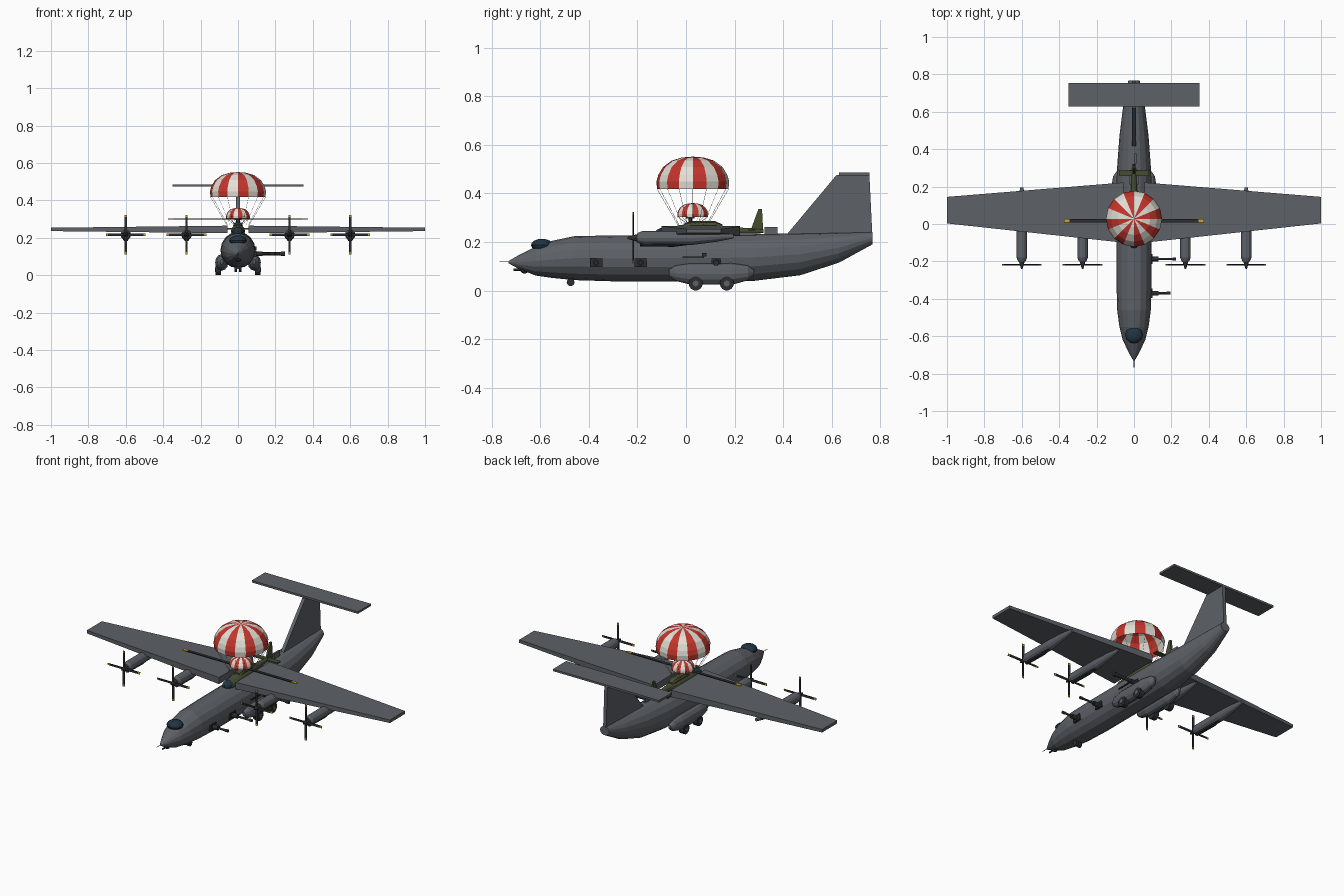
import bpy, bmesh, math
from mathutils import Vector

if "Cube" in bpy.data.objects:
    bpy.data.objects.remove(bpy.data.objects["Cube"])

def mat(name, c):
    m = bpy.data.materials.new(name)
    m.diffuse_color = (*c, 1)
    m.use_nodes = True
    m.node_tree.nodes["Principled BSDF"].inputs["Base Color"].default_value = m.diffuse_color
    return m

GREY = mat("hull_grey", (0.11, 0.12, 0.135))
DARK = mat("dark_metal", (0.025, 0.027, 0.03))
GLASS = mat("glass", (0.015, 0.035, 0.055))
YELLOW = mat("yellow", (0.6, 0.38, 0.03))
OLIVE = mat("olive", (0.06, 0.075, 0.03))
RED = mat("red", (0.55, 0.035, 0.025))
WHITE = mat("white", (0.75, 0.73, 0.66))

def finish(name, bm, *mats):
    bmesh.ops.recalc_face_normals(bm, faces=bm.faces)
    me = bpy.data.meshes.new(name)
    bm.to_mesh(me)
    bm.free()
    for m in mats:
        me.materials.append(m)
    ob = bpy.data.objects.new(name, me)
    bpy.context.collection.objects.link(ob)
    return ob

def bridge(bm, rings):
    n = len(rings[0])
    for a, b in zip(rings, rings[1:]):
        for i in range(n):
            bm.faces.new((a[i], a[(i + 1) % n], b[(i + 1) % n], b[i]))
    bm.faces.new(rings[0])
    bm.faces.new(rings[-1])

def loft(name, stations, m, cx=0, sides=16):
    """Round body along y; stations are (y, z bottom, z top, half width)."""
    bm = bmesh.new()
    rings = []
    for y, lo, hi, w in stations:
        rings.append([bm.verts.new((cx + w * math.cos(t), y, (lo + hi) / 2 + (hi - lo) / 2 * math.sin(t)))
                      for t in (2 * math.pi * i / sides for i in range(sides))])
    bridge(bm, rings)
    return finish(name, bm, m)

def prism(name, pts_a, pts_b, m):
    """Solid between two matching outlines."""
    bm = bmesh.new()
    bridge(bm, [[bm.verts.new(p) for p in pts] for pts in (pts_a, pts_b)])
    return finish(name, bm, m)

def box(name, c, s, m):
    x, y, z = (v / 2 for v in s)
    q = ((-x, -y), (x, -y), (x, y), (-x, y))
    return prism(name, [(c[0] + a, c[1] + b, c[2] - z) for a, b in q],
                 [(c[0] + a, c[1] + b, c[2] + z) for a, b in q], m)

def rod(name, a, b, r, m, r2=None, sides=12):
    a, b = Vector(a), Vector(b)
    rot = (b - a).to_track_quat('Z', 'Y')
    circ = [Vector((math.cos(2 * math.pi * i / sides), math.sin(2 * math.pi * i / sides), 0)) for i in range(sides)]
    return prism(name, [a + rot @ (p * r) for p in circ],
                 [b + rot @ (p * (r if r2 is None else r2)) for p in circ], m)

def ball(name, c, s, m):
    bm = bmesh.new()
    bmesh.ops.create_uvsphere(bm, u_segments=12, v_segments=8, radius=1)
    for v in bm.verts:
        v.co = Vector((v.co.x * s[0] + c[0], v.co.y * s[1] + c[1], v.co.z * s[2] + c[2]))
    return finish(name, bm, m)

# Fuselage with upswept tail
loft("fuselage", [(-0.73, 0.112, 0.122, 0.004), (-0.69, 0.09, 0.145, 0.027), (-0.62, 0.062, 0.18, 0.06),
                  (-0.55, 0.052, 0.205, 0.078), (-0.46, 0.043, 0.224, 0.09), (-0.3, 0.038, 0.227, 0.094),
                  (0.1, 0.038, 0.23, 0.094), (0.28, 0.04, 0.233, 0.092), (0.47, 0.063, 0.236, 0.078),
                  (0.63, 0.115, 0.239, 0.058), (0.767, 0.19, 0.242, 0.03)], GREY)
ball("cockpit_glass", (0, -0.593, 0.187), (0.047, 0.045, 0.026), GLASS)
rod("nose_probe", (0, -0.767, 0.118), (0, -0.72, 0.118), 0.0015, DARK, sides=6)
ball("chin_sensor", (0, -0.665, 0.088), (0.016, 0.018, 0.018), DARK)
rod("chin_barrel", (0, -0.71, 0.086), (0, -0.66, 0.086), 0.005, DARK)

# Tail fin and tailplane
fin = [(0.41, 0.225), (0.62, 0.476), (0.755, 0.476), (0.767, 0.23)]
prism("tail_fin", [(-0.01, y, z) for y, z in fin], [(0.01, y, z) for y, z in fin], GREY)
box("tailplane", (0, 0.692, 0.48), (0.7, 0.125, 0.012), GREY)

# Left and right wings, sponsons, wheels and engines
for s, side in ((-1, "left"), (1, "right")):
    prism(side + "_wing",
          [(s * 0.055, y, z) for y, z in ((-0.1, 0.225), (0.222, 0.225), (0.222, 0.265), (-0.1, 0.265))],
          [(s, y, z) for y, z in ((0.003, 0.236), (0.145, 0.236), (0.145, 0.254), (0.003, 0.254))], GREY)
    loft(side + "_sponson", [(-0.07, 0.06, 0.085, 0.008), (-0.045, 0.04, 0.103, 0.025), (0.02, 0.024, 0.113, 0.035),
                             (0.19, 0.024, 0.113, 0.035), (0.255, 0.042, 0.103, 0.025), (0.28, 0.065, 0.085, 0.008)],
         GREY, s * 0.087, 12)
    for i, y in enumerate((0.04, 0.168)):
        rod(f"{side}_main_wheel_{i}", (s * 0.09, y, 0.029), (s * 0.12, y, 0.029), 0.029, DARK, sides=14)
        rod(f"{side}_main_hub_{i}", (s * 0.115, y, 0.029), (s * 0.123, y, 0.029), 0.012, GREY)
    rod(side + "_nose_wheel", (s * 0.005, -0.475, 0.034), (s * 0.02, -0.475, 0.034), 0.016, DARK)
    for k, x in enumerate((0.275, 0.6)):
        x *= s
        n = f"{side}_engine_{k}"
        loft(n, [(-0.2, 0.197, 0.237, 0.02), (-0.18, 0.189, 0.245, 0.028), (0.02, 0.187, 0.245, 0.028),
                 (0.12, 0.2, 0.242, 0.02), (0.195, 0.215, 0.232, 0.009)], GREY, x, 12)
        loft(n + "_intake", [(-0.19, 0.182, 0.2, 0.012), (-0.05, 0.18, 0.2, 0.014), (0.03, 0.19, 0.2, 0.008)], DARK, x, 8)
        rod(n + "_spinner", (x, -0.195, 0.217), (x, -0.24, 0.217), 0.017, DARK, 0.004)
        for b in range(4):
            d = Vector((math.cos(b * math.pi / 2), 0, math.sin(b * math.pi / 2)))
            c = Vector((x, -0.218, 0.217))
            t = Vector((-d.z, 0, d.x))
            for part, r0, r1, m in (("blade", 0.01, 0.094, DARK), ("tip", 0.094, 0.106, YELLOW)):
                quad = [(-0.006, -0.003), (0.006, -0.001), (0.006, 0.003), (-0.006, 0.001)]
                prism(f"{n}_{part}_{b}", [c + d * r0 + t * u + Vector((0, v, 0)) for u, v in quad],
                      [c + d * r1 + t * u + Vector((0, v, 0)) for u, v in quad], m)
rod("nose_strut", (0, -0.475, 0.034), (0, -0.475, 0.07), 0.006, GREY)

# Side gun ports on the right side, each with its own barrel
for i, (y, reach, r) in enumerate(((-0.37, 0.195, 0.006), (-0.187, 0.225, 0.006), (0.125, 0.25, 0.009))):
    box(f"gun_port_{i}", (0.082, y, 0.115), (0.032, 0.052 if i < 2 else 0.04, 0.036), DARK)
    rod(f"gun_mount_{i}", (0.09, y, 0.115), (0.13, y, 0.115), 0.013, DARK)
    rod(f"gun_barrel_{i}", (0.1, y, 0.115), (reach, y, 0.115), r, DARK)
    rod(f"gun_muzzle_{i}", (reach - 0.02, y, 0.115), (reach, y, 0.115), r * 1.35, DARK)
box("side_rail", (0.09, 0.03, 0.138), (0.02, 0.09, 0.006), DARK)
box("rail_mount", (0.09, 0.075, 0.147), (0.02, 0.02, 0.014), DARK)

# Rotorcraft on the back
loft("rotorcraft_body", [(-0.12, 0.215, 0.235, 0.012), (-0.09, 0.2, 0.257, 0.032), (-0.02, 0.2, 0.27, 0.038),
                         (0.1, 0.2, 0.272, 0.036), (0.17, 0.225, 0.262, 0.018), (0.32, 0.237, 0.254, 0.008)], OLIVE, 0, 12)
ball("rotorcraft_glass", (0, -0.09, 0.233), (0.03, 0.04, 0.026), GLASS)
loft("engine_cowl", [(-0.01, 0.25, 0.275, 0.02), (0.02, 0.25, 0.286, 0.026), (0.12, 0.25, 0.286, 0.024),
                     (0.15, 0.25, 0.272, 0.014)], OLIVE, 0, 8)
tail = [(0.265, 0.245), (0.298, 0.335), (0.313, 0.335), (0.318, 0.24)]
prism("rotorcraft_fin", [(-0.006, y, z) for y, z in tail], [(0.006, y, z) for y, z in tail], OLIVE)
box("rotorcraft_tailplane", (0, 0.272, 0.248), (0.16, 0.03, 0.007), OLIVE)
box("tail_fitting", (0.008, 0.35, 0.244), (0.012, 0.055, 0.036), GREY)
box("back_fairing", (0, 0.25, 0.23), (0.05, 0.08, 0.02), GREY)
rod("rotor_mast", (0, 0.018, 0.27), (0, 0.018, 0.308), 0.007, DARK)
rod("rotor_hub", (0, 0.018, 0.296), (0, 0.018, 0.306), 0.018, DARK)
for s, side in ((-1, "left"), (1, "right")):
    box(side + "_rotor_blade", (s * 0.18, 0.018, 0.301), (0.33, 0.018, 0.005), DARK)
    box(side + "_rotor_tip", (s * 0.36, 0.018, 0.301), (0.03, 0.0185, 0.0055), YELLOW)

# Striped parachutes with suspension lines
def parachute(name, c, r, z0, profile, line_r, line_z, foot_r, gores=16):
    bm = bmesh.new()
    ang = [2 * math.pi * i / gores for i in range(gores)]
    rings = [[bm.verts.new((c[0] + r * f * math.cos(t), c[1] + r * f * math.sin(t), z0 + r * h)) for t in ang]
             for f, h in profile]
    top = bm.verts.new((c[0], c[1], z0 + r * 0.89))
    for i in range(gores):
        j = (i + 1) % gores
        faces = [bm.faces.new((a[i], a[j], b[j], b[i])) for a, b in zip(rings, rings[1:])]
        faces.append(bm.faces.new((rings[-1][i], rings[-1][j], top)))
        for f in faces:
            f.material_index = i % 2
    finish(name, bm, RED, WHITE)
    for i, t in enumerate(ang):
        rod(f"{name}_line_{i}", (c[0] + r * 0.98 * math.cos(t), c[1] + r * 0.98 * math.sin(t), z0),
            (c[0] + foot_r * math.cos(t), c[1] + foot_r * math.sin(t), line_z), line_r, WHITE, sides=4)

DOME = ((0.98, 0), (1, 0.2), (0.95, 0.38), (0.82, 0.6), (0.58, 0.78), (0.3, 0.865))
parachute("large_parachute", (0, 0.028), 0.15, 0.418, DOME, 0.0008, 0.268, 0.06)
parachute("small_parachute", (0, 0.028), 0.064, 0.303, DOME, 0.0006, 0.272, 0.02)
